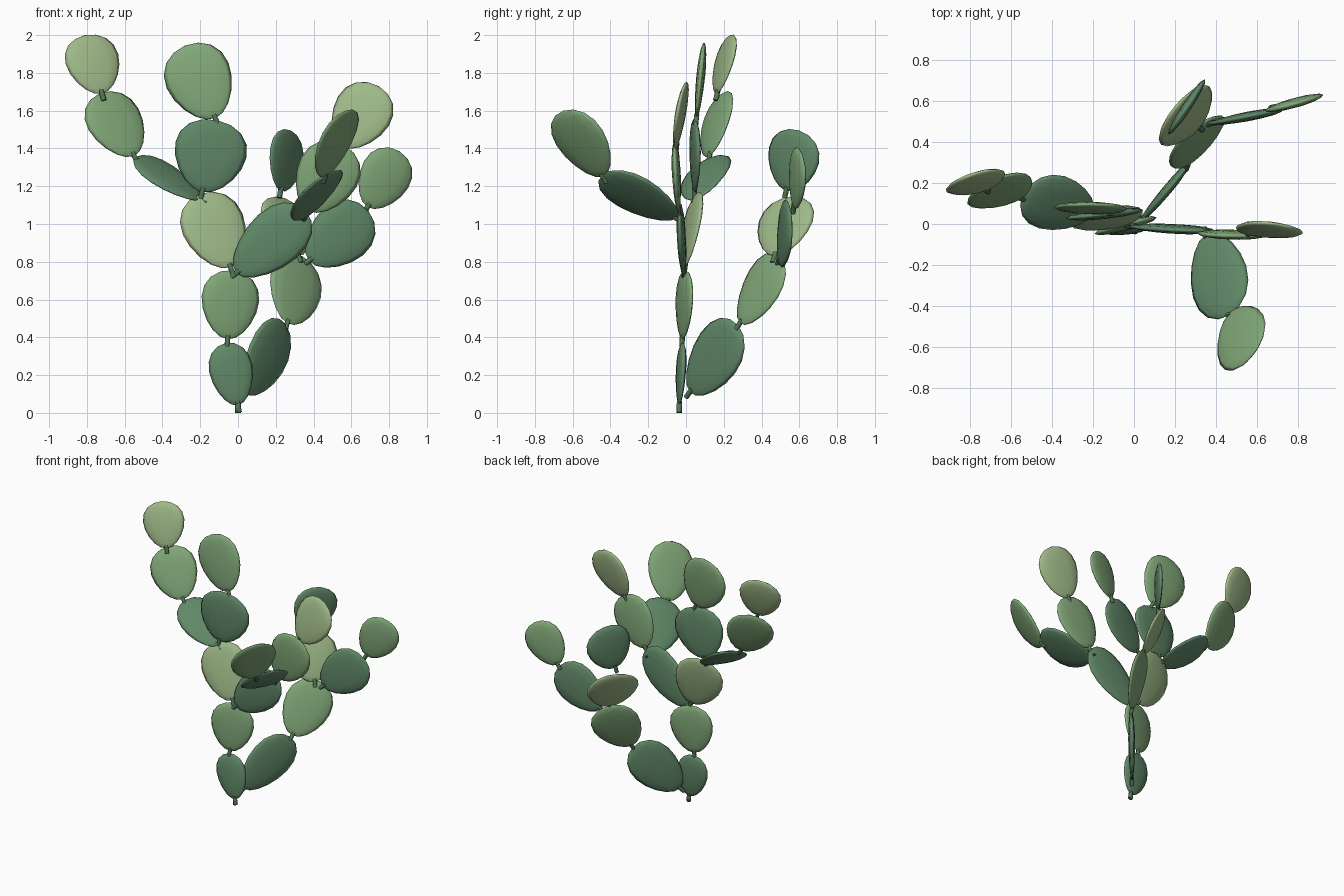
import bpy, bmesh, math
from mathutils import Vector, Matrix

if "Cube" in bpy.data.objects:
    bpy.data.objects.remove(bpy.data.objects["Cube"])


def material(name, rgb):
    m = bpy.data.materials.new(name)
    m.diffuse_color = (*rgb, 1)
    m.use_nodes = True
    m.node_tree.nodes["Principled BSDF"].inputs["Base Color"].default_value = m.diffuse_color
    return m


DARK = material("dark_green", (0.12, 0.25, 0.14))
MID = material("mid_green", (0.22, 0.39, 0.19))
LIGHT = material("light_green", (0.35, 0.49, 0.25))
STEM = material("joint_green", (0.09, 0.18, 0.09))


def finish(bm, name, mat):
    me = bpy.data.meshes.new(name)
    bm.to_mesh(me)
    bm.free()
    for p in me.polygons:
        p.use_smooth = True
    me.materials.append(mat)
    ob = bpy.data.objects.new(name, me)
    bpy.context.collection.objects.link(ob)
    return ob


def pad(name, base, tip, across, mat):
    """Flat egg-shaped pad from base to tip; 'across' is its half-width vector."""
    base, tip, w = Vector(base), Vector(tip), Vector(across)
    axis = (tip - base) / 2
    a = axis.normalized()
    half = w.length
    w = (w - a * w.dot(a)).normalized()
    n = w.cross(a)
    bm = bmesh.new()
    bmesh.ops.create_uvsphere(bm, u_segments=12, v_segments=9, radius=1)
    for v in bm.verts:
        taper = 1 + 0.2 * v.co.z
        v.co = ((base + tip) / 2 + axis * v.co.z
                + w * v.co.x * half * taper + n * v.co.y * 0.023 * taper)
    finish(bm, name, mat)
    # short stalk joining the pad to its parent
    bm = bmesh.new()
    rot = a.to_track_quat('Z', 'Y').to_matrix().to_4x4()
    bmesh.ops.create_cone(bm, cap_ends=True, segments=8, radius1=0.014,
                          radius2=0.014, depth=0.06,
                          matrix=Matrix.Translation(base - a * 0.008) @ rot)
    ob = finish(bm, name + "_joint", STEM)
    for p in ob.data.polygons:
        p.use_smooth = len(p.vertices) == 4


# main trunk
pad("trunk_lower", (0, -.035, .04), (-.065, -.02, .37), (.112, .015, .02), DARK)
pad("trunk_middle", (-.055, -.02, .39), (-.03, 0, .755), (.15, .04, 0), MID)
pad("trunk_upper", (-.04, -.005, .77), (-.2, .055, 1.16), (.155, .05, .055), LIGHT)

# upright crown
pad("crown_lower", (-.19, .045, 1.17), (-.11, .05, 1.55), (.185, .02, -.04), DARK)
pad("crown_upper", (-.12, .055, 1.56), (-.28, .095, 1.945), (.16, .005, .068), MID)

# left branch
pad("left_lower", (-.2, .05, 1.13), (-.54, .145, 1.355), (.06, .125, .04), DARK)
pad("left_middle", (-.55, .125, 1.36), (-.735, .19, 1.69), (.13, .08, .055), MID)
pad("left_upper", (-.72, .165, 1.69), (-.81, .235, 2.0), (.137, .05, .025), LIGHT)

# right branch and its forward and upward arms
pad("right_lower", (-.01, -.01, .74), (.36, -.035, 1.07), (-.1, 0, .112), DARK)
pad("front_arm_lower", (.35, -.05, 1.03), (.465, -.445, 1.26), (.127, .077, .07), DARK)
pad("front_arm_upper", (.46, -.44, 1.25), (.57, -.65, 1.60), (.103, .12, .04), MID)
pad("right_middle", (.37, -.04, 1.07), (.56, -.06, 1.42), (.145, 0, -.075), MID)
pad("right_upper", (.55, -.05, 1.41), (.745, -.01, 1.73), (.13, -.03, -.08), LIGHT)

# rear branch and its two arms
pad("rear_lower", (.035, .02, .11), (.255, .275, .465), (-.07, -.09, .105), DARK)
pad("rear_middle", (.26, .285, .475), (.34, .5, .83), (.13, .075, -.07), MID)
pad("rear_arm_lower", (.32, .47, .83), (.2, .57, 1.145), (.115, .14, 0), LIGHT)
pad("rear_arm_upper", (.225, .53, 1.175), (.28, .6, 1.495), (.085, .13, -.04), DARK)
pad("rear_right_lower", (.375, .49, .805), (.69, .55, 1.07), (.105, .02, -.12), DARK)
pad("rear_right_upper", (.685, .57, 1.09), (.855, .605, 1.385), (.115, .035, -.07), MID)

# root stub
bm = bmesh.new()
bmesh.ops.create_cone(bm, cap_ends=True, segments=8, radius1=0.015, radius2=0.015,
                      depth=0.05, matrix=Matrix.Translation((0, -.035, .025)))
finish(bm, "root_stub", STEM)
